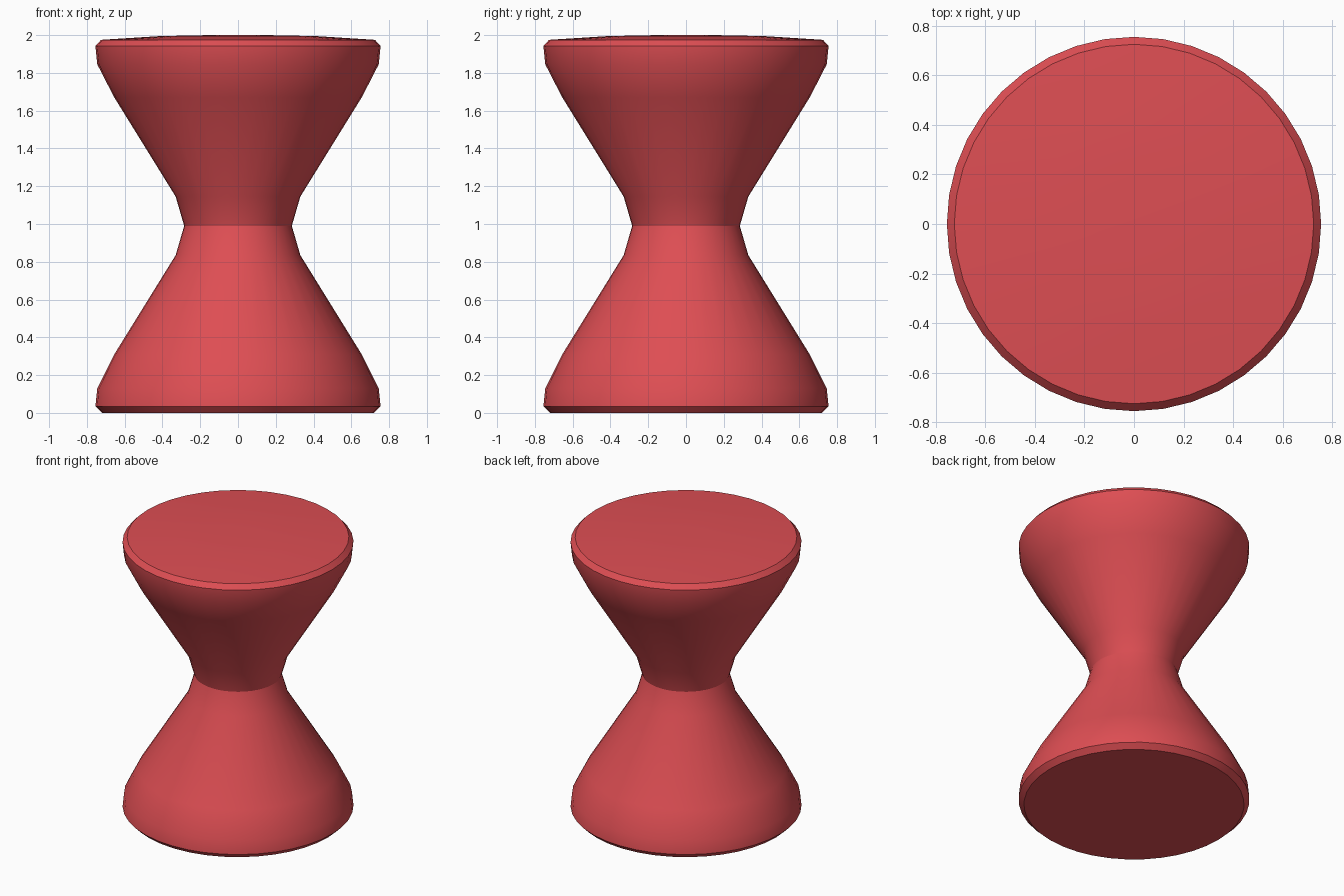
import bpy, bmesh, math

if "Cube" in bpy.data.objects:
    bpy.data.objects.remove(bpy.data.objects["Cube"])

SEGMENTS = 40

red = bpy.data.materials.new("red_plastic")
red.diffuse_color = (0.73, 0.076, 0.087, 1)
red.use_nodes = True
red.node_tree.nodes["Principled BSDF"].inputs["Base Color"].default_value = red.diffuse_color

# Half profile (radius, height): base, waist, flared seat, shallow dome
profile = [(0.72, 0.0), (0.755, 0.035), (0.745, 0.13), (0.655, 0.31),
           (0.33, 0.835), (0.285, 0.99), (0.33, 1.145), (0.655, 1.67),
           (0.745, 1.845), (0.755, 1.942), (0.725, 1.975),
           (0.41, 1.995), (0.15, 2.0)]

# Revolve the profile into one closed hourglass stool
bm = bmesh.new()
rings = []
for r, z in profile:
    angles = [2 * math.pi * i / SEGMENTS for i in range(SEGMENTS)]
    rings.append([bm.verts.new((r * math.cos(a), r * math.sin(a), z)) for a in angles])
for low, high in zip(rings, rings[1:]):
    for i in range(SEGMENTS):
        j = (i + 1) % SEGMENTS
        bm.faces.new((low[i], low[j], high[j], high[i]))

# Flat underside and centre of the seat
bm.faces.new(rings[0][::-1])
bm.faces.new(rings[-1])

mesh = bpy.data.meshes.new("hourglass_stool")
bm.to_mesh(mesh)
bm.free()
mesh.materials.append(red)
stool = bpy.data.objects.new("hourglass_stool", mesh)
bpy.context.collection.objects.link(stool)

# Smooth body with crisp rims
bpy.context.view_layer.objects.active = stool
stool.select_set(True)
bpy.ops.object.shade_smooth_by_angle(angle=math.radians(30))
